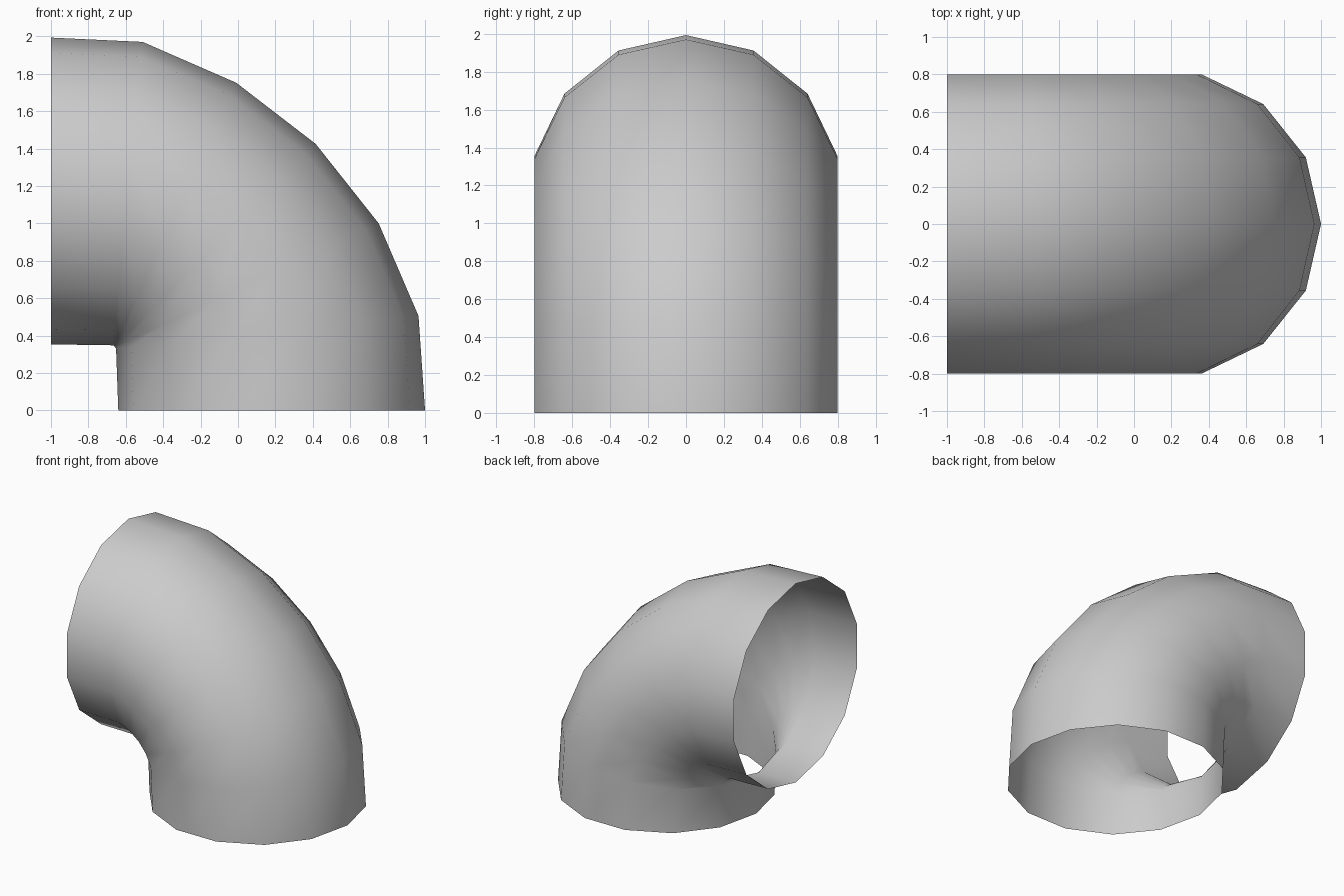
import bpy, bmesh, math

if "Cube" in bpy.data.objects:
    bpy.data.objects.remove(bpy.data.objects["Cube"])

SIDES = 14
HALF_WIDTH = 0.82

# Outer and inner bend points (x, z) of each ring, pinched at the inside corner
rings = [
    ((1.00, 0.00), (-0.64, 0.00)),
    ((0.965, 0.505), (-0.652, 0.332)),
    ((0.752, 1.00), (-0.658, 0.338)),
    ((0.415, 1.425), (-0.66, 0.342)),
    ((-0.01, 1.752), (-0.662, 0.344)),
    ((-0.51, 1.97), (-0.667, 0.348)),
    ((-1.00, 1.993), (-1.00, 0.353)),
]

bm = bmesh.new()

# Cross-sections swept from the base opening to the side opening
loops = []
for (ox, oz), (ix, iz) in rings:
    cx, cz = (ox + ix) / 2, (oz + iz) / 2
    loop = []
    for k in range(SIDES):
        a = 2 * math.pi * k / SIDES
        c, s = math.cos(a), math.sin(a)
        loop.append(bm.verts.new((cx + (ox - cx) * c, HALF_WIDTH * s, cz + (oz - cz) * c)))
    loops.append(loop)

# Open-ended tube walls
for low, high in zip(loops, loops[1:]):
    for k in range(SIDES):
        n = (k + 1) % SIDES
        face = bm.faces.new((low[k], low[n], high[n], high[k]))
        face.smooth = True

mesh = bpy.data.meshes.new("pipe_elbow")
bm.to_mesh(mesh)
bm.free()
pipe = bpy.data.objects.new("pipe_elbow", mesh)
bpy.context.collection.objects.link(pipe)
